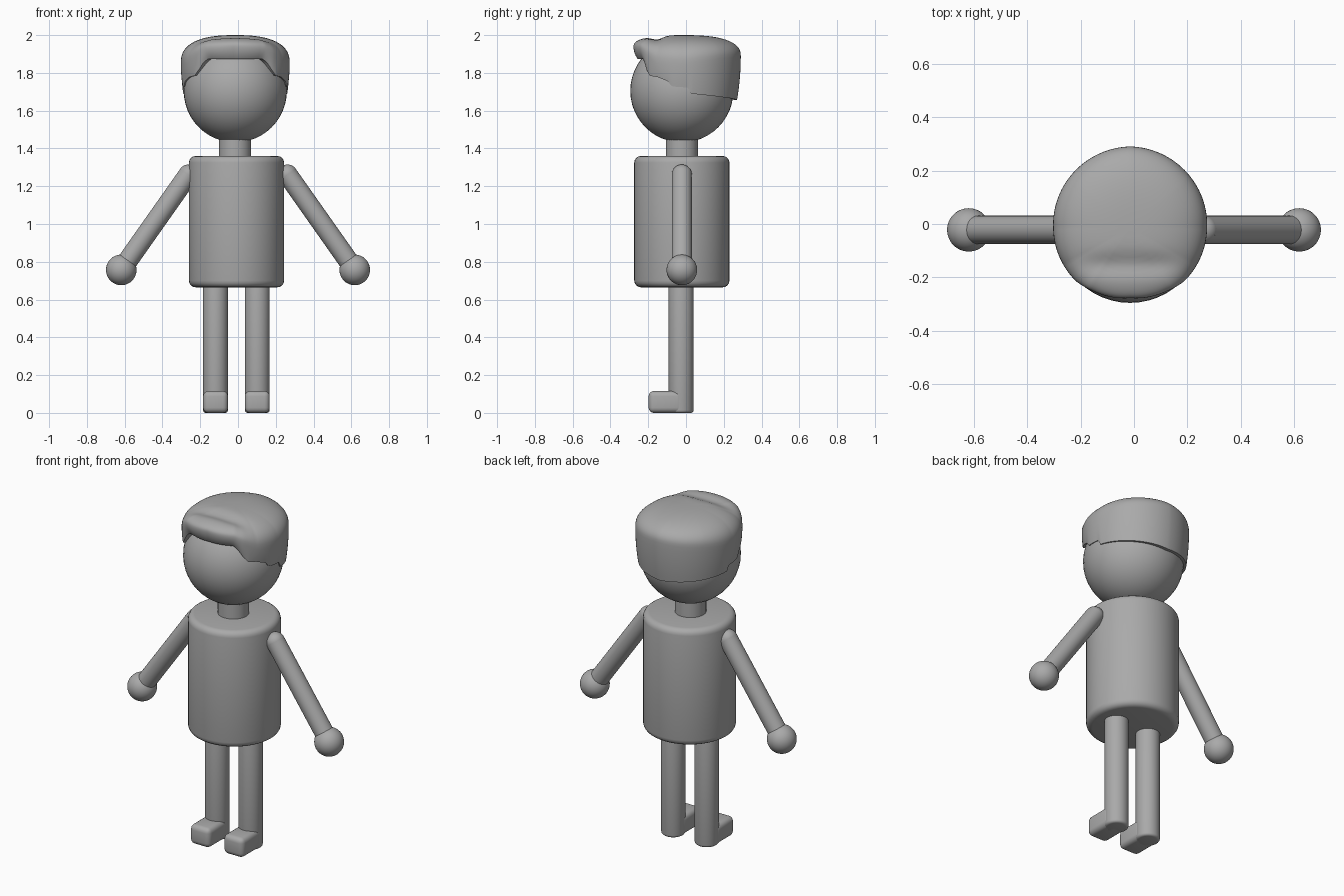
import bpy, bmesh
from math import sin, cos, pi, radians, sqrt, exp
from mathutils import Vector

cube = bpy.data.objects.get("Cube")
if cube:
    bpy.data.objects.remove(cube, do_unlink=True)

grey = bpy.data.materials.new("plain grey")
grey.use_nodes = True
colour = (0.4, 0.4, 0.4, 1)
grey.diffuse_color = colour
grey.node_tree.nodes["Principled BSDF"].inputs["Base Color"].default_value = colour

CX, CY = -0.012, -0.022        # body axis


def finish(obj, name, bevel=0, angle=40):
    obj.name = name
    obj.data.materials.append(grey)
    bpy.ops.object.select_all(action='DESELECT')
    obj.select_set(True)
    bpy.context.view_layer.objects.active = obj
    if bevel:
        mod = obj.modifiers.new("Rounded edges", 'BEVEL')
        mod.width = bevel
        mod.segments = 4
        bpy.ops.object.modifier_apply(modifier=mod.name)
    bpy.ops.object.shade_smooth_by_angle(angle=radians(angle))
    return obj


def rod(name, a, b, radius, bevel=0, sides=32):
    a, b = Vector(a), Vector(b)
    bpy.ops.mesh.primitive_cylinder_add(
        vertices=sides, radius=radius, depth=(b - a).length, location=(a + b) / 2,
        rotation=(b - a).to_track_quat('Z', 'Y').to_euler())
    return finish(bpy.context.object, name, bevel)


def ball(name, centre, radius):
    bpy.ops.mesh.primitive_uv_sphere_add(
        segments=48, ring_count=24, radius=radius, location=centre)
    return finish(bpy.context.object, name)


def lookup(table, x):
    for (x0, v0), (x1, v1) in zip(table, table[1:]):
        if x <= x1:
            return v0 + (v1 - v0) * (x - x0) / (x1 - x0)
    return table[-1][1]


# Torso, neck and head
rod("torso", (-0.008, CY, 0.665), (-0.008, CY, 1.36), 0.252, 0.035, 48)
rod("neck", (-0.015, CY, 1.33), (-0.015, CY, 1.5), 0.085)
HEAD = Vector((-0.0145, CY, 1.705))
HEAD_R = 0.273
ball("head", HEAD, HEAD_R)

# Arms with round shoulders and hands
for side, s in (("left", 1), ("right", -1)):
    shoulder = (s * 0.262, CY, 1.262)
    hand = (s * 0.618, CY, 0.757)
    rod(side + "_arm", shoulder, hand, 0.053)
    ball(side + "_shoulder", shoulder, 0.053)
    ball(side + "_hand", hand, 0.081)

# Legs and feet
for side, x in (("left", 0.102), ("right", -0.119)):
    rod(side + "_leg", (x, -0.026, 0), (x, -0.026, 0.72), 0.066, 0.015)
    bpy.ops.mesh.primitive_cube_add(size=1, location=(x, -0.108, 0.058))
    foot = bpy.context.object
    foot.scale = (0.132, 0.18, 0.116)
    bpy.ops.object.transform_apply(location=False, rotation=False, scale=True)
    finish(foot, side + "_foot", 0.028)

# Hair: stacked rings from a jagged hairline up to a flattened crown,
# keyed by the angle away from the front
hairline = [(0, 1.873), (34, 1.873), (39, 1.855), (44, 1.82), (50, 1.785),
            (60, 1.778), (72, 1.757), (77, 1.728), (95, 1.722),
            (98, 1.69), (140, 1.67), (180, 1.655)]
reach = [(0, 0.265), (30, 0.276), (45, 0.286), (90, 0.288), (180, 0.302)]
brow = [(0, 1.94), (35, 1.93), (60, 1.86), (90, 1.85), (130, 1.875), (180, 1.89)]
foot_in = [(0, 0.022), (30, 0.022), (50, 0.006), (90, 0.01), (180, 0.02)]
N, WALL, CROWN = 180, 8, 18
bm = bmesh.new()
columns = []
for i in range(N):
    phi = 2 * pi * i / N
    deg = abs((360 * i / N + 180) % 360 - 180)
    low, R, z0, tuck = (lookup(t, deg) for t in (hairline, reach, brow, foot_in))
    inner = sqrt(HEAD_R ** 2 - (low - HEAD.z) ** 2) - 0.02
    profile = [(inner, low + 0.005)]
    for k in range(WALL):
        t = k / WALL
        profile.append((R - tuck * (1 - t) ** 2, low + (z0 - low) * t))
    for k in range(CROWN):
        a = pi / 2 * k / CROWN
        profile.append((R * cos(a) ** 0.8, z0 + (2.0 - z0) * sin(a) ** 0.8))
    column = []
    for k, (r, z) in enumerate(profile):
        x, y = r * sin(phi), -r * cos(phi)
        if k > WALL:           # groove behind the swept-up fringe
            z -= 0.018 * exp(-((y + 0.14) / 0.04) ** 2 - (x / 0.17) ** 4)
        column.append(bm.verts.new((HEAD.x + x, y - 0.012, z)))
    columns.append(column)
top = bm.verts.new((HEAD.x, -0.012, 2.0))
for a, b in zip(columns, columns[1:] + columns[:1]):
    for k in range(len(a) - 1):
        bm.faces.new((a[k], b[k], b[k + 1], a[k + 1]))
    bm.faces.new((a[-1], b[-1], top))
bmesh.ops.recalc_face_normals(bm, faces=bm.faces)
mesh = bpy.data.meshes.new("hair")
bm.to_mesh(mesh)
bm.free()
hair = bpy.data.objects.new("hair", mesh)
bpy.context.collection.objects.link(hair)
finish(hair, "hair", angle=50)
